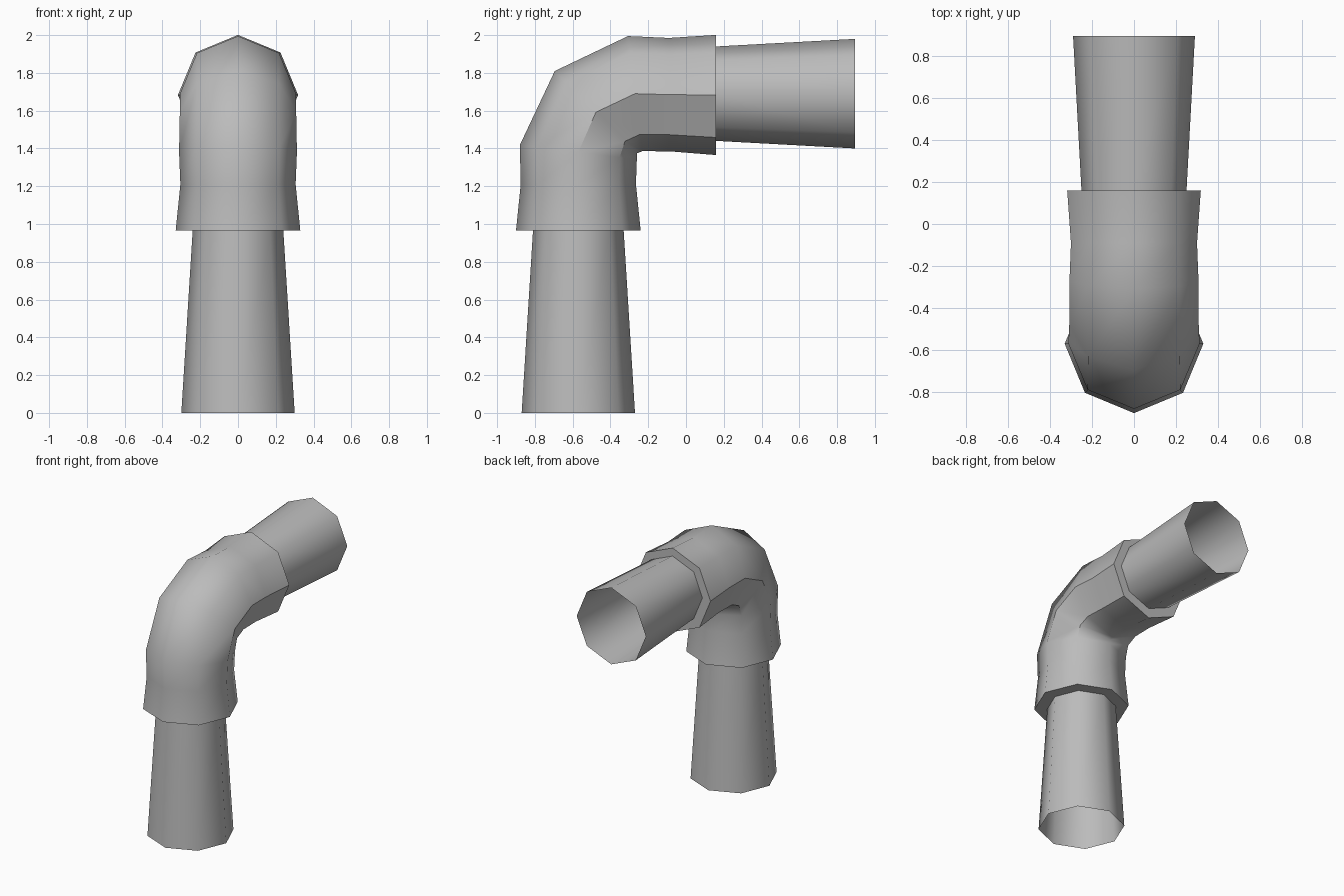
import bpy, bmesh, math
from mathutils import Vector

default = bpy.data.objects.get("Cube")
if default:
    bpy.data.objects.remove(default, do_unlink=True)

GREY = (0.5, 0.5, 0.5, 1)
metal = bpy.data.materials.new("plain_grey")
metal.use_nodes = True
metal.diffuse_color = GREY
metal.node_tree.nodes["Principled BSDF"].inputs["Base Color"].default_value = GREY

SIDES = 8


def loft(name, rings, sharp_rings=(), crease_rings=()):
    """Open octagonal tube; each ring is (y, z, radius, lean in degrees)."""
    bm = bmesh.new()
    loops = []
    for y, z, radius, lean in rings:
        a = math.radians(lean)
        outward = Vector((0, -math.cos(a), math.sin(a)))
        loop = []
        for i in range(SIDES):
            t = math.tau * i / SIDES
            offset = outward * math.cos(t) + Vector((math.sin(t), 0, 0))
            loop.append(bm.verts.new(Vector((0, y, z)) + offset * radius))
        loops.append(loop)
    for low, high in zip(loops, loops[1:]):
        for i in range(SIDES):
            j = (i + 1) % SIDES
            bm.faces.new((low[i], low[j], high[j], high[i])).smooth = True
    # Hard edges around the collar lips
    for r in sharp_rings:
        for i in range(SIDES):
            bm.edges.get((loops[r][i], loops[r][(i + 1) % SIDES])).smooth = False
    # Hard edges along both lower side panels of the bend
    for r in crease_rings:
        for i in (2, 3, 5, 6):
            bm.edges.get((loops[r][i], loops[r + 1][i])).smooth = False
    mesh = bpy.data.meshes.new(name)
    bm.normal_update()
    bm.to_mesh(mesh)
    bm.free()
    mesh.materials.append(metal)
    obj = bpy.data.objects.new(name, mesh)
    bpy.context.collection.objects.link(obj)
    return obj


# Tapered pipes
loft("upright_pipe", [(-0.57, 0, 0.30, 0), (-0.57, 0.965, 0.24, 0)])
loft("level_pipe", [(0.16, 1.69, 0.25, 90), (0.895, 1.69, 0.29, 90)])

# Elbow with a flat lip closing each collar onto its pipe
loft("elbow", [
    (-0.57, 0.965, 0.24, 0),
    (-0.57, 0.965, 0.33, 0),
    (-0.57, 1.21, 0.305, 0),
    (-0.57, 1.38, 0.312, 7),
    (-0.477, 1.592, 0.308, 45),
    (-0.27, 1.69, 0.307, 83),
    (-0.09, 1.685, 0.30, 90),
    (0.16, 1.683, 0.318, 90),
    (0.16, 1.69, 0.25, 90),
], sharp_rings=(1, 7), crease_rings=(3, 4, 5, 6))
